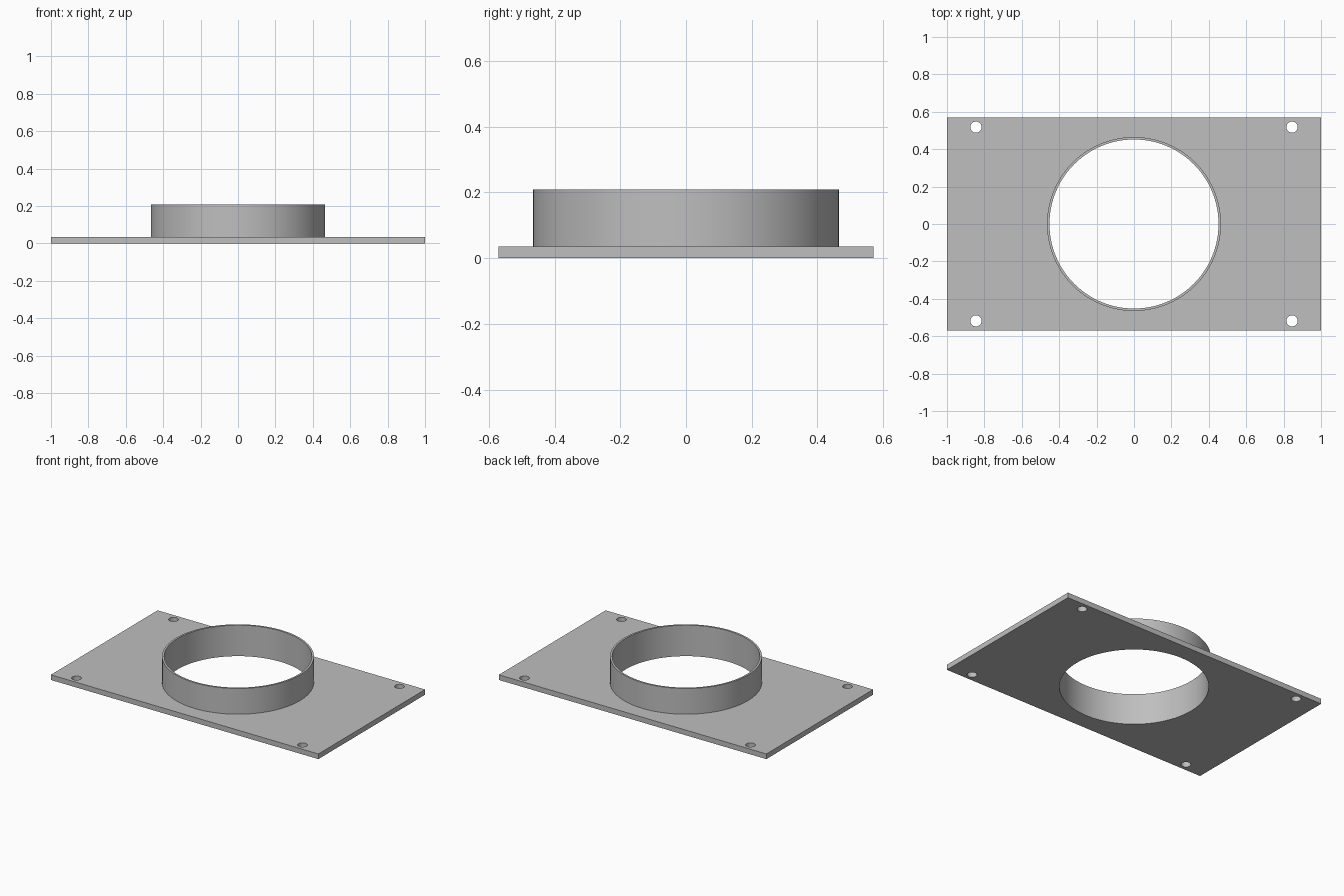
import bpy
import bmesh
from math import cos, sin, tau, radians

cube = bpy.data.objects.get("Cube")
if cube:
    bpy.data.objects.remove(cube, do_unlink=True)

HALF_X, HALF_Y = 1.0, 0.57
PLATE_TOP, COLLAR_TOP = 0.035, 0.209
OUTER_R, INNER_R = 0.465, 0.452
HOLE_X, HOLE_Y, HOLE_R = 0.845, 0.518, 0.03

grey = bpy.data.materials.new("plain grey")
grey.use_nodes = True
colour = (0.52, 0.52, 0.52, 1)
grey.diffuse_color = colour
grey.node_tree.nodes["Principled BSDF"].inputs["Base Color"].default_value = colour


def circle(radius, segments, cx=0, cy=0):
    return [(cx + radius * cos(tau * i / segments), cy + radius * sin(tau * i / segments))
            for i in range(segments)]


def extruded(name, outlines, bottom, top):
    """Solid from flat outlines; inner outlines become holes."""
    curve = bpy.data.curves.new(name + " outline", "CURVE")
    curve.dimensions = "2D"
    curve.fill_mode = "BOTH"
    curve.extrude = (top - bottom) / 2
    for outline in outlines:
        spline = curve.splines.new("POLY")
        spline.points.add(len(outline) - 1)
        for point, (x, y) in zip(spline.points, outline):
            point.co = (x, y, 0, 1)
        spline.use_cyclic_u = True
    helper = bpy.data.objects.new(name + " outline", curve)
    bpy.context.collection.objects.link(helper)
    depsgraph = bpy.context.evaluated_depsgraph_get()
    mesh = bpy.data.meshes.new_from_object(helper.evaluated_get(depsgraph))
    bpy.data.objects.remove(helper, do_unlink=True)

    # weld caps to walls and lift into place
    bm = bmesh.new()
    bm.from_mesh(mesh)
    bmesh.ops.remove_doubles(bm, verts=bm.verts, dist=0.0001)
    bmesh.ops.translate(bm, verts=bm.verts, vec=(0, 0, (bottom + top) / 2))
    bmesh.ops.recalc_face_normals(bm, faces=bm.faces)
    bm.to_mesh(mesh)
    bm.free()
    mesh.materials.clear()
    mesh.materials.append(grey)
    obj = bpy.data.objects.new(name, mesh)
    bpy.context.collection.objects.link(obj)
    bpy.ops.object.select_all(action="DESELECT")
    obj.select_set(True)
    bpy.context.view_layer.objects.active = obj
    bpy.ops.object.shade_smooth_by_angle(angle=radians(30))
    return obj


# base plate with central opening and four corner screw holes
rectangle = [(-HALF_X, -HALF_Y), (HALF_X, -HALF_Y), (HALF_X, HALF_Y), (-HALF_X, HALF_Y)]
screw_holes = [circle(HOLE_R, 32, sx * HOLE_X, sy * HOLE_Y) for sx in (-1, 1) for sy in (-1, 1)]
extruded("base_plate", [rectangle, circle(INNER_R, 96)] + screw_holes, 0, PLATE_TOP)

# thin round collar standing on the plate
extruded("collar", [circle(OUTER_R, 96), circle(INNER_R, 96)], PLATE_TOP, COLLAR_TOP)
